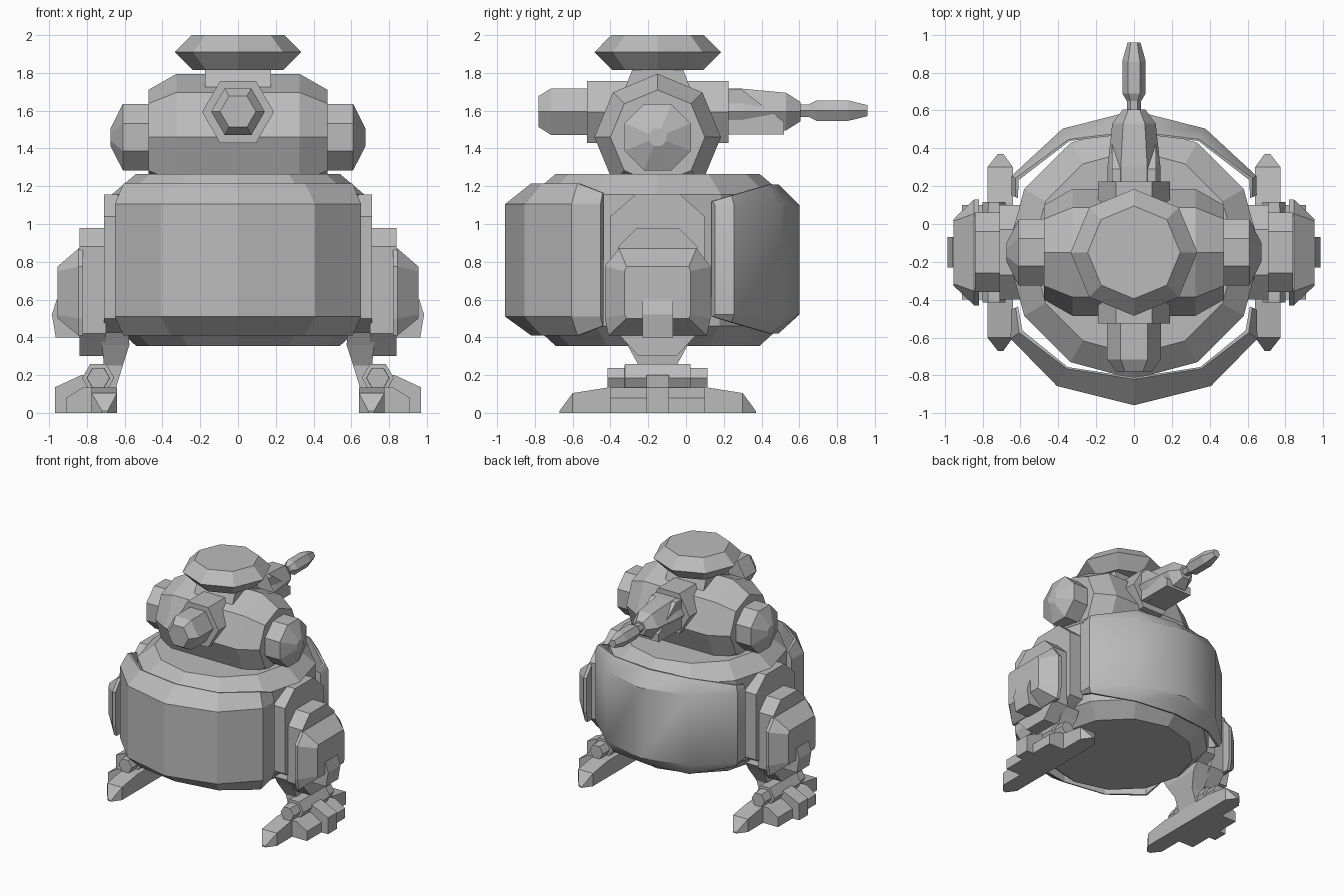
import bpy, bmesh, math

if "Cube" in bpy.data.objects:
    bpy.data.objects.remove(bpy.data.objects["Cube"])

CY = -0.15  # centre line of body, turret and legs
grey = bpy.data.materials.new("plain grey")
grey.diffuse_color = (0.5, 0.5, 0.5, 1)
grey.use_nodes = True
grey.node_tree.nodes["Principled BSDF"].inputs["Base Color"].default_value = grey.diffuse_color


def make(name, rings, mirror=False, smooth=None):
    """Skin a list of equal rings of 3D points, with end caps."""
    bm = bmesh.new()
    vr = [[bm.verts.new(p) for p in r] for r in rings]
    n = len(vr[0])
    for a, b in zip(vr, vr[1:]):
        for i in range(n):
            bm.faces.new((a[i], a[(i + 1) % n], b[(i + 1) % n], b[i]))
    bm.faces.new(vr[0][::-1])
    bm.faces.new(vr[-1])
    bmesh.ops.recalc_face_normals(bm, faces=bm.faces)
    me = bpy.data.meshes.new(name)
    bm.to_mesh(me)
    bm.free()
    me.materials.append(grey)
    ob = bpy.data.objects.new(name, me)
    bpy.context.collection.objects.link(ob)
    if mirror:
        ob.modifiers.new("mirror", 'MIRROR').use_mirror_merge = False
    if smooth:
        bpy.context.view_layer.objects.active = ob
        ob.select_set(True)
        bpy.ops.object.shade_smooth_by_angle(angle=math.radians(smooth))
        ob.select_set(False)
    return ob


def loft(name, axis, sections, **kw):
    """Sections are (position on axis, 2D polygon)."""
    place = {'x': lambda t, a, b: (t, a, b), 'y': lambda t, a, b: (a, t, b),
             'z': lambda t, a, b: (a, b, t)}[axis]
    return make(name, [[place(t, a, b) for a, b in poly] for t, poly in sections], **kw)


def ngon(n, r, a, b, turn=0.0):
    return [(a + r * math.cos(math.tau * (i + turn) / n),
             b + r * math.sin(math.tau * (i + turn) / n)) for i in range(n)]


def lathe(name, axis, n, a, b, profile, turn=0.0, **kw):
    return loft(name, axis, [(t, ngon(n, r, a, b, turn)) for t, r in profile], **kw)


def sym(half):
    """Outline symmetric about the centre line, from (half width, z)."""
    return [(CY + w, z) for w, z in half] + [(CY - w, z) for w, z in reversed(half)]


def rect(x0, x1, y0, y1):
    return [(x0, y0), (x1, y0), (x1, y1), (x0, y1)]


# Hull core
lathe("hull", 'z', 12, 0, CY,
      [(0.355, 0.54), (0.46, 0.655), (1.155, 0.67), (1.265, 0.54)])


# Curved armour plates, in front of and behind the hull
def armour(name, side, spans, low, high, smooth):
    sections = []
    full = spans + [(180 - a, r, lip, dz) for a, r, lip, dz in reversed(spans[:-1])]
    for ang, r, lip, dz in full:
        c, s = math.cos(math.radians(ang)), side * math.sin(math.radians(ang))
        inner = min(r - 0.04, 0.72)
        z0, z1 = low + dz, high - dz
        prof = [(inner, z0), (lip, z0), (r, low + 0.10), (r, high - 0.11),
                (lip, z1), (inner, z1)]
        prof[0] = (min(inner, lip - 0.01), z0)
        prof[5] = (min(inner, lip - 0.01), z1)
        sections.append([(q * c, CY + q * s, z) for q, z in prof])
    make(name, sections, smooth=smooth)


armour("front_armour", -1, [(25, 0.716, 0.69, 0.05), (35, 0.796, 0.74, 0.0),
                            (60, 0.815, 0.71, 0.0), (90, 0.808, 0.67, 0.0)],
       0.41, 1.215, None)
armour("rear_armour", 1, [(25, 0.716, 0.69, 0.09), (32, 0.763, 0.74, 0.06),
                          (60, 0.755, 0.69, 0.0), (90, 0.75, 0.64, 0.0)],
       0.42, 1.21, 32)

# Turret drum with side pods
lathe("turret", 'x', 8, CY, 1.46,
      [(-0.475, 0.25), (-0.325, 0.335), (0.325, 0.335), (0.475, 0.25)])
lathe("side_pod", 'x', 8, CY, 1.46,
      [(0.40, 0.19), (0.61, 0.19), (0.675, 0.05)], turn=0.5, mirror=True)

# Hatch on its neck
loft("neck", 'z', [(1.60, rect(-0.17, 0.17, CY - 0.21, CY + 0.21)),
                   (1.70, rect(-0.175, 0.175, CY - 0.18, CY + 0.18)),
                   (1.83, rect(-0.175, 0.175, CY - 0.13, CY + 0.13))])
lathe("hatch", 'z', 8, 0, CY, [(1.815, 0.24), (1.91, 0.335), (2.0, 0.245)])

# Gun: mount, counterweight, shroud and barrel
lathe("gun_mount", 'y', 6, 0, 1.593, [(-0.525, 0.19), (0.225, 0.19)])
lathe("counterweight", 'y', 6, 0, 1.595,
      [(-0.78, 0.095), (-0.715, 0.142), (-0.5, 0.142)])
lathe("gun_sleeve", 'y', 6, 0, 1.595,
      [(0.2, 0.14), (0.30, 0.14), (0.53, 0.115), (0.605, 0.06)])
shroud = [(0.2, 1.715), (0.29, 1.715), (0.52, 1.54), (0.52, 1.475), (0.2, 1.475)]
loft("gun_shroud", 'x', [(-0.115, shroud), (0.115, shroud)])
lathe("barrel", 'y', 6, 0, 1.6,
      [(0.58, 0.038), (0.65, 0.038), (0.69, 0.062), (0.86, 0.062), (0.96, 0.034)])

# Legs
hip = sym([(0.12, 0.42), (0.25, 0.50), (0.25, 1.04), (0.12, 1.155)])
loft("hip_plate", 'x', [(0.58, hip), (0.71, hip)], mirror=True)
thigh = sym([(0.10, 0.30), (0.21, 0.42), (0.21, 0.88), (0.11, 0.98)])
loft("thigh", 'x', [(0.70, thigh), (0.84, thigh)], mirror=True)
loft("knee_armour", 'x', [
    (0.82, sym([(0.26, 0.41), (0.28, 0.50), (0.28, 0.775), (0.205, 0.87)])),
    (0.845, sym([(0.26, 0.41), (0.28, 0.50), (0.28, 0.775), (0.205, 0.87)])),
    (0.955, sym([(0.165, 0.50), (0.175, 0.52), (0.175, 0.75), (0.165, 0.775)]))],
    mirror=True)
strip = [(0.84, 0.40), (0.965, 0.40), (0.985, 0.52), (0.96, 0.60), (0.84, 0.60)]
loft("knee_strip", 'y', [(CY - 0.08, strip), (CY + 0.08, strip)], mirror=True)
loft("shin", 'z', [(0.12, rect(0.65, 0.79, CY - 0.10, CY + 0.10)),
                   (0.25, rect(0.61, 0.71, CY - 0.10, CY + 0.10)),
                   (0.36, rect(0.575, 0.72, CY - 0.16, CY + 0.16)),
                   (0.425, rect(0.58, 0.74, CY - 0.20, CY + 0.20))], mirror=True)

# Ankle and feet
lathe("ankle", 'y', 6, 0.74, 0.185,
      [(-0.415, 0.06), (-0.40, 0.062), (-0.325, 0.062), (-0.324, 0.085),
       (0.024, 0.085), (0.025, 0.062), (0.115, 0.06)], mirror=True)
toe_ring = lambda x0, x1, z: [(x0, 0), (x1, 0), (x1, z), (x0, z)]
loft("toes", 'y', [(-0.67, toe_ring(0.69, 0.72, 0.01)), (-0.60, toe_ring(0.64, 0.775, 0.105)),
                   (-0.41, toe_ring(0.64, 0.775, 0.135)), (0.11, toe_ring(0.64, 0.775, 0.135)),
                   (0.30, toe_ring(0.64, 0.775, 0.105)), (0.37, toe_ring(0.69, 0.72, 0.01))],
     mirror=True)
sole = [(0.64, 0), (0.91, 0), (0.91, 0.08), (0.82, 0.135), (0.64, 0.135)]
loft("foot", 'y', [(CY - 0.25, sole), (CY + 0.25, sole)], mirror=True)
side = [(0.66, 0), (0.97, 0), (0.97, 0.135), (0.83, 0.20), (0.70, 0.20)]
loft("side_toe", 'y', [(CY - 0.06, side), (CY + 0.06, side)], mirror=True)
